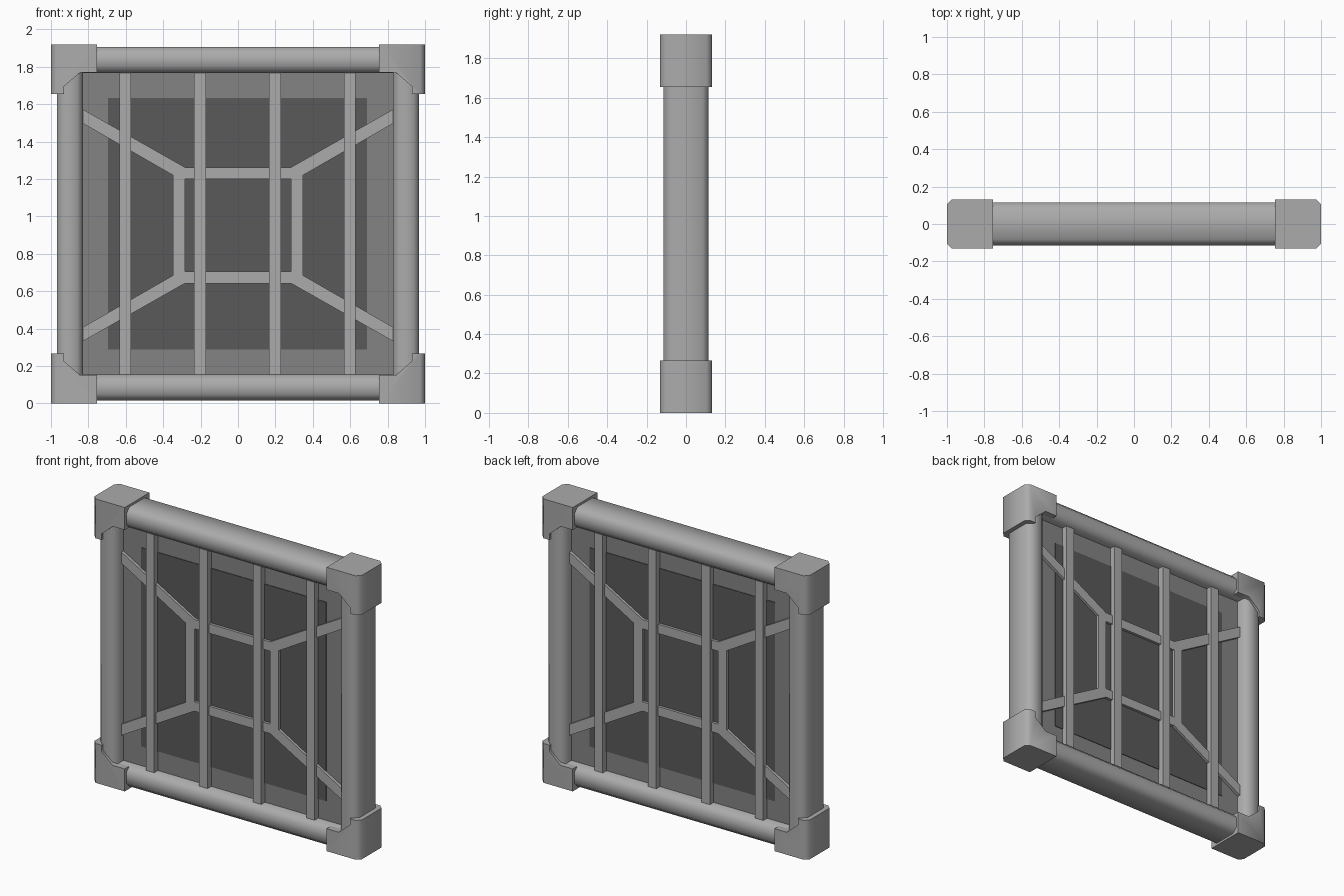
import bpy, bmesh, math

if "Cube" in bpy.data.objects:
    bpy.data.objects.remove(bpy.data.objects["Cube"])

MID = 0.96  # half height, everything mirrors about this level


def material(name, v):
    m = bpy.data.materials.new(name)
    m.diffuse_color = (v, v, v, 1)
    m.use_nodes = True
    m.node_tree.nodes["Principled BSDF"].inputs["Base Color"].default_value = m.diffuse_color
    return m


LIGHT = material("light_grey_metal", 0.41)
PANEL = material("mid_grey_panel", 0.23)
DARK = material("dark_grey_inset", 0.10)


def prism(name, pts, axis, a, b, mat, smooth=False, edge_test=None, bevel=0.0):
    """Extrude a 2D outline along an axis from a to b."""
    def place(p, t):
        u, v = p
        return {"x": (t, u, v), "y": (u, t, v), "z": (u, v, t)}[axis]
    bm = bmesh.new()
    lo = [bm.verts.new(place(p, a)) for p in pts]
    hi = [bm.verts.new(place(p, b)) for p in pts]
    n = len(pts)
    bm.faces.new(lo)
    bm.faces.new(hi[::-1])
    for i in range(n):
        j = (i + 1) % n
        bm.faces.new((lo[i], hi[i], hi[j], lo[j]))
    bmesh.ops.recalc_face_normals(bm, faces=bm.faces)
    if edge_test:
        edges = [e for e in bm.edges if edge_test(e)]
        bmesh.ops.bevel(bm, geom=edges, offset=bevel, segments=1, affect='EDGES')
    me = bpy.data.meshes.new(name)
    bm.to_mesh(me)
    bm.free()
    me.materials.append(mat)
    ob = bpy.data.objects.new(name, me)
    bpy.context.collection.objects.link(ob)
    if smooth:
        bpy.ops.object.select_all(action='DESELECT')
        ob.select_set(True)
        bpy.context.view_layer.objects.active = ob
        bpy.ops.object.shade_smooth_by_angle(angle=math.radians(50))
    return ob


def rect(x0, x1, z0, z1):
    return [(x0, z0), (x1, z0), (x1, z1), (x0, z1)]


def octagon(cx, cy, hx, hy, c):
    return [(cx - hx + c, cy - hy), (cx + hx - c, cy - hy), (cx + hx, cy - hy + c),
            (cx + hx, cy + hy - c), (cx + hx - c, cy + hy), (cx - hx + c, cy + hy),
            (cx - hx, cy + hy - c), (cx - hx, cy - hy + c)]


# chamfered frame beams
for name, s in (("bottom_beam", -1), ("top_beam", 1)):
    prism(name, octagon(0, MID + s * 0.875, 0.115, 0.07, 0.034), "x", -0.85, 0.85, LIGHT, True)
for name, s in (("left_beam", -1), ("right_beam", 1)):
    prism(name, octagon(s * 0.899, 0, 0.07, 0.115, 0.032), "z", 0.1, 1.82, LIGHT, True)

# notched corner blocks with chamfered outer upright edges
CORNER = [(1.0, 0.96), (0.755, 0.96), (0.755, 0.808), (0.845, 0.808),
          (0.93, 0.735), (0.93, 0.694), (1.0, 0.694)]
for sx, xn in ((-1, "left"), (1, "right")):
    for sz, zn in ((-1, "bottom"), (1, "top")):
        prism(f"{zn}_{xn}_corner", [(sx * x, MID + sz * z) for x, z in CORNER], "y",
              -0.132, 0.132, LIGHT, True,
              lambda e: all(abs(v.co.x) > 0.999 for v in e.verts)
              and abs(e.verts[0].co.y - e.verts[1].co.y) < 1e-4, 0.027)

# backing panel and dark inset plates on both faces
prism("panel", rect(-0.84, 0.84, 0.145, 1.775), "y", -0.04, 0.04, PANEL)
for name, s in (("front_inset", -1), ("back_inset", 1)):
    prism(name, rect(-0.695, 0.69, 0.287, 1.632), "y", s * 0.039, s * 0.044, DARK)

# lattice: middle rectangle plus four sloping arms
LZ = 0.952
for name, s in (("lower", -1), ("upper", 1)):
    z = sorted((LZ + s * 0.247, LZ + s * 0.31))
    prism(f"{name}_lattice_rail", rect(-0.283, 0.283, *z), "y", -0.062, 0.062, LIGHT)
for xn, sx in (("left", -1), ("right", 1)):
    x = sorted((sx * 0.283, sx * 0.348))
    prism(f"{xn}_lattice_post", rect(*x, LZ - 0.25, LZ + 0.25), "y", -0.062, 0.062, LIGHT)
    for zn, sz in (("lower", -1), ("upper", 1)):
        arm = [(0.835, 0.623), (0.835, 0.548), (0.348, 0.268), (0.348, 0.247),
               (0.283, 0.247), (0.283, 0.31)]
        prism(f"{zn}_{xn}_lattice_arm", [(sx * u, LZ + sz * v) for u, v in arm],
              "y", -0.062, 0.062, LIGHT)

# upright bars
for i, x in enumerate((-0.603, -0.203, 0.198, 0.598)):
    prism(f"upright_bar_{i + 1}", rect(x - 0.031, x + 0.031, 0.15, 1.77), "y",
          -0.08, 0.08, LIGHT)
